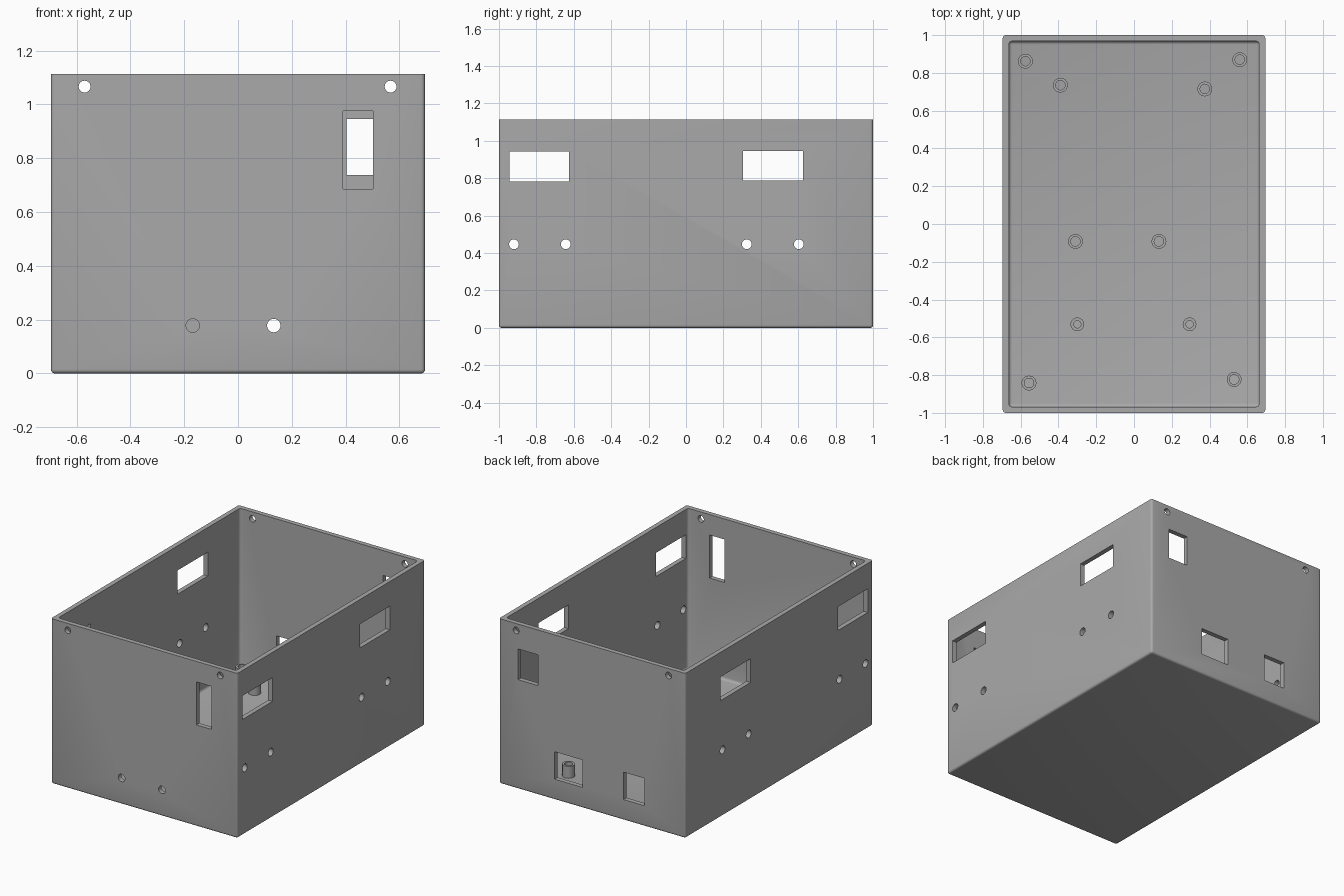
import bpy, bmesh, math
from mathutils import Matrix, Vector

if "Cube" in bpy.data.objects:
    bpy.data.objects.remove(bpy.data.objects["Cube"])

HX, HY, H = 0.695, 1.0, 1.113      # half width, half depth, height
WALL, FLOOR = 0.032, 0.03

grey = bpy.data.materials.new("plain grey")
grey.diffuse_color = (0.4, 0.4, 0.4, 1)
grey.use_nodes = True
grey.node_tree.nodes["Principled BSDF"].inputs["Base Color"].default_value = grey.diffuse_color


def finish(bm, name):
    bmesh.ops.recalc_face_normals(bm, faces=bm.faces)
    me = bpy.data.meshes.new(name)
    bm.to_mesh(me)
    bm.free()
    me.materials.append(grey)
    ob = bpy.data.objects.new(name, me)
    bpy.context.collection.objects.link(ob)
    return ob


def add_box(bm, lo, hi):
    lo, hi = Vector(lo), Vector(hi)
    m = Matrix.Translation((lo + hi) / 2) @ Matrix.Diagonal((*(hi - lo), 1))
    return bmesh.ops.create_cube(bm, size=1, matrix=m)["verts"]


def rounded_block(name, lo, hi, radius):
    """Block with every edge rounded except around its top."""
    bm = bmesh.new()
    add_box(bm, lo, hi)
    edges = [e for e in bm.edges if min(v.co.z for v in e.verts) < lo[2] + 1e-5]
    bmesh.ops.bevel(bm, geom=edges, offset=radius, segments=4, profile=0.5, affect='EDGES')
    return finish(bm, name)


def add_drill(bm, centre, radius, axis):
    """Short round cutter through one wall, along x or y."""
    rot = Matrix.Rotation(math.pi / 2, 4, 'Y' if axis == 'x' else 'X')
    bmesh.ops.create_cone(bm, cap_ends=True, segments=32, radius1=radius, radius2=radius,
                          depth=0.12, matrix=Matrix.Translation(centre) @ rot)


def select_only(ob):
    bpy.ops.object.select_all(action='DESELECT')
    bpy.context.view_layer.objects.active = ob
    ob.select_set(True)


def subtract(ob, cutter):
    mod = ob.modifiers.new("cut", 'BOOLEAN')
    mod.operation, mod.solver, mod.object = 'DIFFERENCE', 'EXACT', cutter
    select_only(ob)
    bpy.ops.object.modifier_apply(modifier=mod.name)
    bpy.data.objects.remove(cutter)


# Open-topped enclosure
shell = rounded_block("enclosure", (-HX, -HY, 0), (HX, HY, H), 0.015)
cavity = rounded_block("cavity_cutter", (-HX + WALL, -HY + WALL, FLOOR),
                       (HX - WALL, HY - WALL, H + 0.1), 0.018)
subtract(shell, cavity)

# Wall openings
bm = bmesh.new()
for s in (-1, 1):
    x = s * (HX - WALL / 2)
    for y0, y1, z0, z1 in ((-0.945, -0.625, 0.782, 0.942), (0.305, 0.625, 0.787, 0.947)):
        add_box(bm, (x - 0.06, y0, z0), (x + 0.06, y1, z1))
    for y in (-0.92, -0.643, 0.325, 0.603):
        add_drill(bm, (x, y, 0.447), 0.026, 'x')
    for hx in (-0.57, 0.567):                       # lid screw holes
        add_drill(bm, (hx, s * (HY - WALL / 2), 1.066), 0.022, 'y')
for hx in (-0.168, 0.133):                          # front cable holes
    add_drill(bm, (hx, -HY + WALL / 2, 0.178), 0.025, 'y')
for y, x0, x1, z0, z1 in ((-1, 0.39, 0.502, 0.685, 0.975),   # front slot
                          (1, 0.403, 0.553, 0.738, 0.945),   # rear windows
                          (1, 0.07, 0.28, 0.14, 0.325),
                          (1, -0.39, -0.233, 0.14, 0.325)):
    add_box(bm, (x0, y - 0.06, z0), (x1, y + 0.06, z1))
subtract(shell, finish(bm, "opening_cutter"))
select_only(shell)
bpy.ops.object.shade_smooth_by_angle(angle=math.radians(30))


# Hollow mounting posts on the floor
def post(x, y, outer, inner, top=0.11):
    bm = bmesh.new()
    n = 32
    profile = ((outer, FLOOR - 0.005), (outer, top), (inner, top), (inner, FLOOR - 0.005))
    rings = [[bm.verts.new((x + r * math.cos(2 * math.pi * i / n),
                            y + r * math.sin(2 * math.pi * i / n), z)) for i in range(n)]
             for r, z in profile]
    for k in range(4):
        a, b = rings[k], rings[(k + 1) % 4]
        for i in range(n):
            j = (i + 1) % n
            bm.faces.new((a[i], a[j], b[j], b[i]))
    ob = finish(bm, "mounting_post")
    select_only(ob)
    bpy.ops.object.shade_smooth_by_angle(angle=math.radians(30))


for x, y in ((-0.575, 0.862), (0.56, 0.87), (-0.39, 0.735), (0.375, 0.715),
             (-0.31, -0.092), (0.132, -0.092), (-0.556, -0.842), (0.53, -0.823)):
    post(x, y, 0.039, 0.025)
for x in (-0.3, 0.294):
    post(x, -0.531, 0.036, 0.019)
